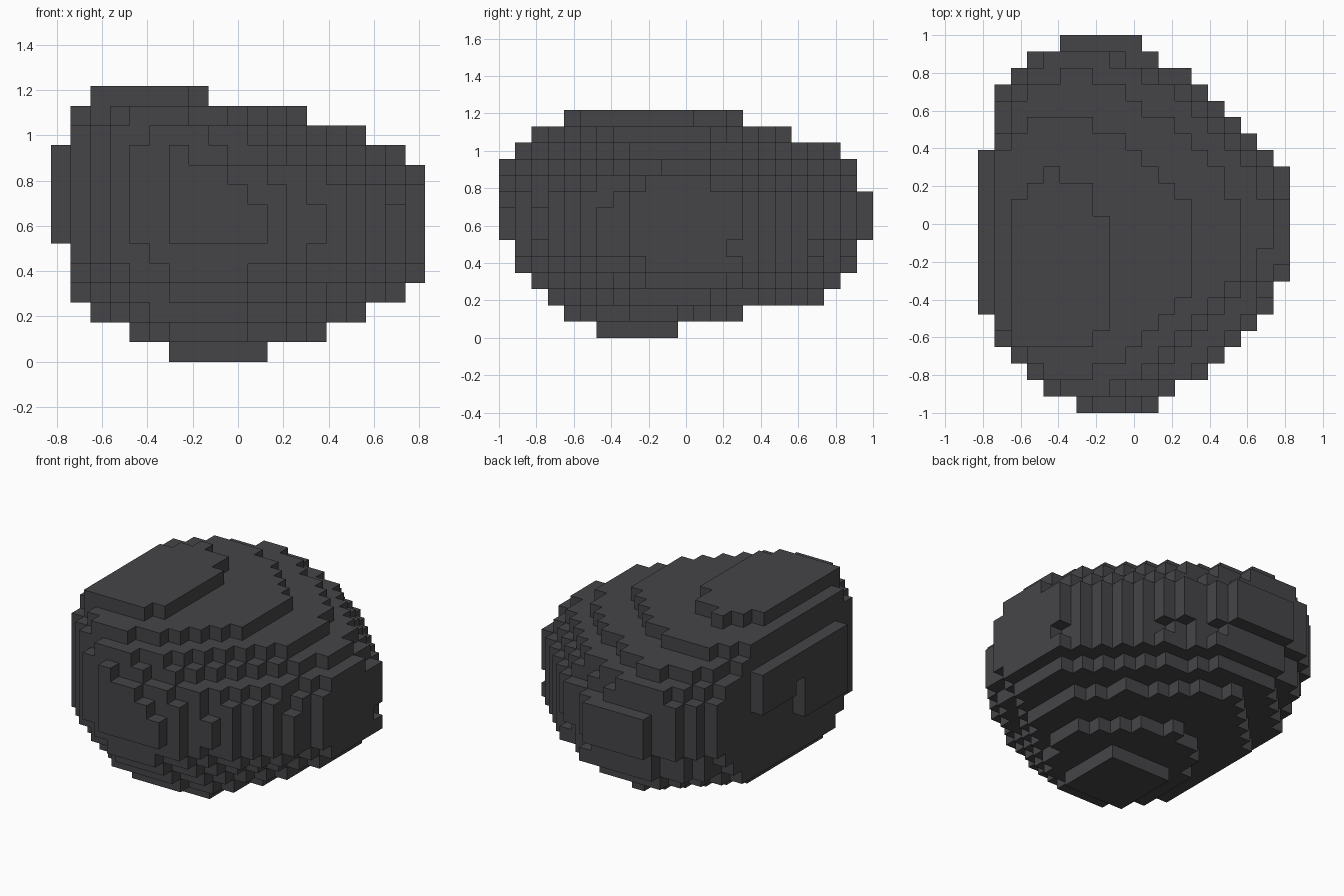
import bpy
import bmesh
from mathutils import Vector

if "Cube" in bpy.data.objects:
    bpy.data.objects.remove(bpy.data.objects["Cube"], do_unlink=True)

CELL = 2 / 23          # edge of one block
ROUND = 1.35           # corner curve: 1 is a chamfer, 2 is a circle
ASPECT = (0.9, 0.95, 0.85, 0.95)   # corner depth over width, same order as below

# Block layers from the ground up: x range, y range,
# then corner widths: front -x, front +x, back +x, back -x
LAYERS = [
    (6, 11, 6, 11, 1, 1, 1, 1),
    (4, 14, 4, 15, 3, 5, 6, 5),
    (2, 16, 3, 20, 4, 7, 9.5, 6.5),
    (1, 18, 2, 21, 6, 9, 10, 5.5),
    (1, 19, 1, 22, 6, 10, 10, 5),
    (1, 19, 1, 22, 5, 8.5, 10.5, 4.7),
    (1, 19, 0, 23, 6, 9.8, 11, 4.7),
    (1, 19, 0, 23, 6, 9.8, 11, 4.7),
    (1, 19, 0, 23, 6, 10, 11, 4.7),
    (1, 19, 0, 22, 6, 11, 11.5, 3.5),
    (1, 18, 0, 22, 6, 12, 11.5, 4),
    (1, 16, 1, 21, 5, 9, 10.7, 5),
    (1, 13, 2, 18, 4, 7, 7.5, 3),
    (2, 8, 4, 15, 1, 2, 4, 3),
]

# Raised slab on the -x side, in three steps: y range, z range
SIDE_SLAB = [(6, 11, 6, 11), (11, 12, 9, 11), (12, 16, 8, 11)]


def in_corner(dx, dy, width, aspect):
    """True when a block this far from two sides lies outside the rounded corner."""
    u, v = 1 - dx / width, 1 - dy / (width * aspect)
    return u > 0 and v > 0 and u ** ROUND + v ** ROUND > 1


def layer_blocks(k, x0, x1, y0, y1, *widths):
    for i in range(x0, x1):
        for j in range(y0, y1):
            left, right = i + 0.5 - x0, x1 - i - 0.5
            front, back = j + 0.5 - y0, y1 - j - 0.5
            sides = ((left, front), (right, front), (right, back), (left, back))
            if not any(in_corner(*s, w, a) for s, w, a in zip(sides, widths, ASPECT)):
                yield (i, j, k)


blocks = {b for k, layer in enumerate(LAYERS) for b in layer_blocks(k, *layer)}
for y0, y1, z0, z1 in SIDE_SLAB:
    blocks |= {(0, j, k) for j in range(y0, y1) for k in range(z0, z1)}

# Skin the blocks with their exposed sides only
bm = bmesh.new()
corners = {}


def corner(p):
    key = tuple(round(c) for c in p)
    if key not in corners:
        corners[key] = bm.verts.new(((key[0] - 9.5) * CELL, (key[1] - 11.5) * CELL, key[2] * CELL))
    return corners[key]


for block in sorted(blocks):
    centre = Vector(block) + Vector((0.5, 0.5, 0.5))
    for axis in range(3):
        for sign in (-1, 1):
            n = Vector((0, 0, 0))
            n[axis] = sign
            if tuple(int(b + d) for b, d in zip(block, n)) in blocks:
                continue
            u = Vector((0, 0, 0))
            u[(axis + 1) % 3] = 1
            v = n.cross(u)
            bm.faces.new([corner(centre + (n + a * u + b * v) / 2)
                          for a, b in ((-1, -1), (1, -1), (1, 1), (-1, 1))])

mesh = bpy.data.meshes.new("boulder")
bm.to_mesh(mesh)
bm.free()
boulder = bpy.data.objects.new("boulder", mesh)
bpy.context.collection.objects.link(boulder)

# Dark stone colour
stone = bpy.data.materials.new("dark_stone")
stone.use_nodes = True
colour = (0.06, 0.058, 0.064, 1)
stone.diffuse_color = colour
stone.node_tree.nodes["Principled BSDF"].inputs["Base Color"].default_value = colour
mesh.materials.append(stone)
